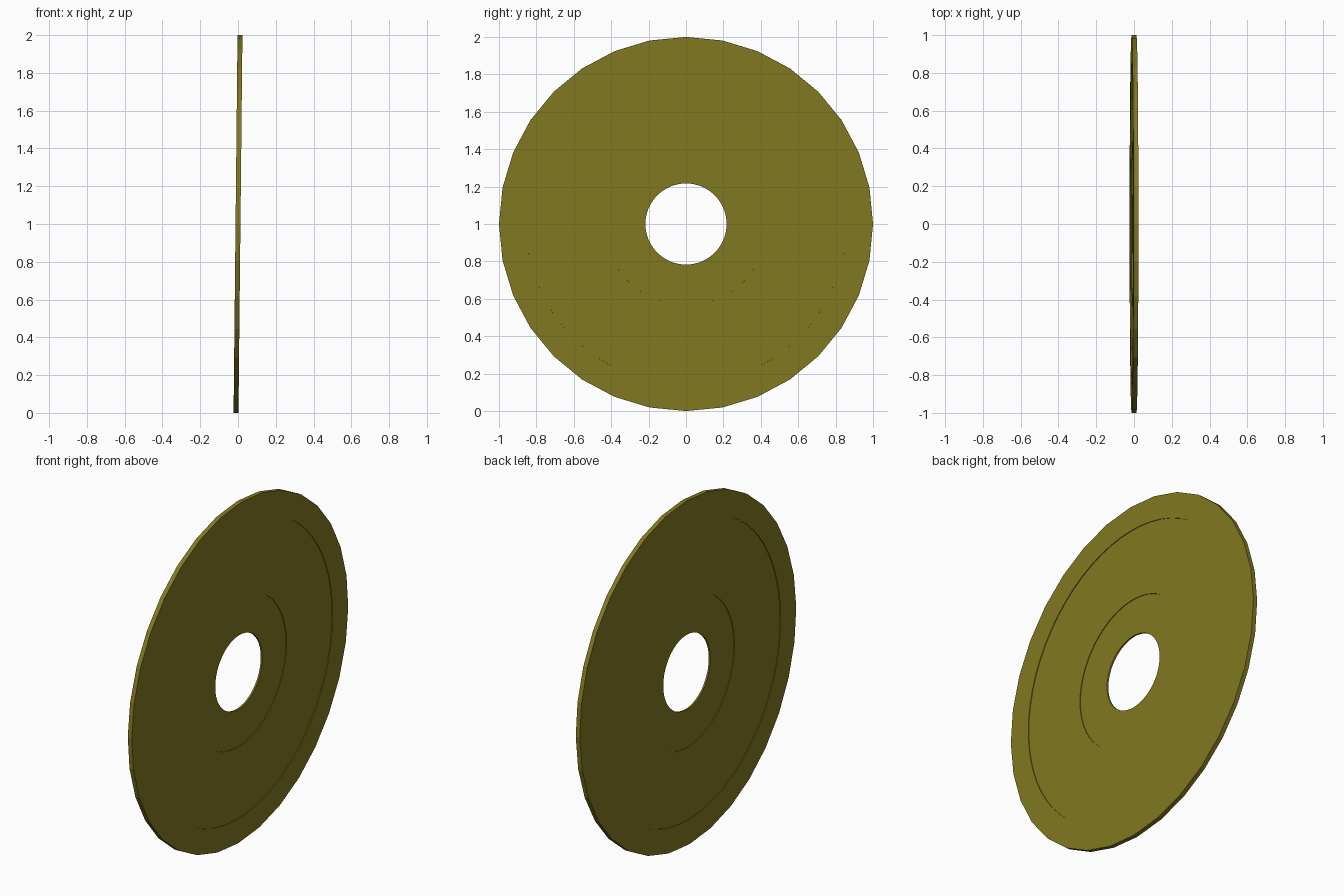
import bpy, bmesh
from math import sin, cos, pi, atan

if "Cube" in bpy.data.objects:
    bpy.data.objects.remove(bpy.data.objects["Cube"])

SEG = 64
# Cross-section (radius, half-thickness offset): rim, web and hub step inwards on both faces
half = [(1.0, 0.013), (0.856, 0.013), (0.856, 0.009), (0.435, 0.009),
        (0.435, 0.005), (0.217, 0.005)]
profile = half + [(r, -x) for r, x in reversed(half)]

bm = bmesh.new()
rings = []
for r, x in profile:
    ring = []
    for i in range(SEG):
        a = 2 * pi * i / SEG
        # The outer edge has 32 sides: odd points lie on the chord midpoints
        rr = r * cos(pi / 32) if r == 1.0 and i % 2 else r
        ring.append(bm.verts.new((x, rr * sin(a), rr * cos(a))))
    rings.append(ring)

for k, ring in enumerate(rings):
    nxt = rings[(k + 1) % len(rings)]
    for i in range(SEG):
        j = (i + 1) % SEG
        bm.faces.new((ring[i], ring[j], nxt[j], nxt[i]))
bmesh.ops.recalc_face_normals(bm, faces=bm.faces)

mesh = bpy.data.meshes.new("disc")
bm.to_mesh(mesh)
bm.free()
disc = bpy.data.objects.new("disc", mesh)
bpy.context.collection.objects.link(disc)

# Slight lean towards +x
disc.rotation_euler = (0, atan(0.0105), 0)
disc.location = (0, 0, 1)

# Olive finish
mat = bpy.data.materials.new("olive")
mat.diffuse_color = (0.22, 0.19, 0.015, 1)
mat.use_nodes = True
mat.node_tree.nodes["Principled BSDF"].inputs["Base Color"].default_value = mat.diffuse_color
mesh.materials.append(mat)
